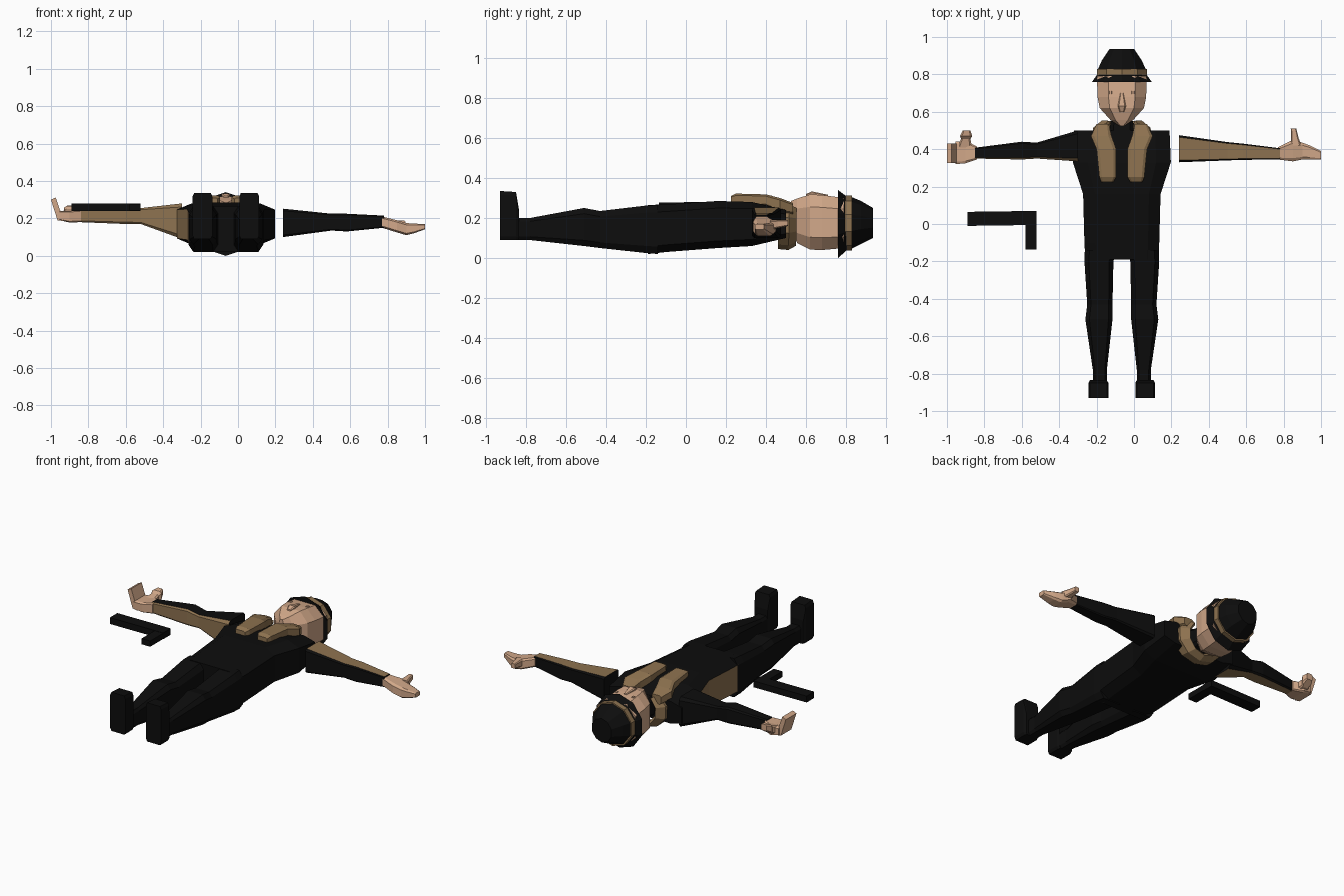
import bpy, bmesh, math
from mathutils import Vector

if "Cube" in bpy.data.objects:
    bpy.data.objects.remove(bpy.data.objects["Cube"])


def material(name, rgb):
    m = bpy.data.materials.new(name)
    m.diffuse_color = (*rgb, 1)
    m.use_nodes = True
    m.node_tree.nodes["Principled BSDF"].inputs["Base Color"].default_value = m.diffuse_color
    return m


BLACK = material("black cloth", (0.004, 0.004, 0.004))
BROWN = material("brown cloth", (0.27, 0.17, 0.08))
SKIN = material("skin", (0.64, 0.39, 0.25))
MID = -0.065  # centre line of the body


def finish(name, bm, mats, rule=None):
    bmesh.ops.recalc_face_normals(bm, faces=bm.faces)
    bm.normal_update()
    if rule:
        for f in bm.faces:
            f.material_index = int(rule(f.normal, f.calc_center_median()))
    me = bpy.data.meshes.new(name)
    bm.to_mesh(me)
    bm.free()
    for m in mats:
        me.materials.append(m)
    ob = bpy.data.objects.new(name, me)
    bpy.context.collection.objects.link(ob)
    return ob


def section(n, c):
    """Unit outline: chamfered box when n is 0, otherwise an n-gon."""
    if n:
        return [(math.cos(2 * math.pi * (i + .5) / n), math.sin(2 * math.pi * (i + .5) / n)) for i in range(n)]
    if c == 0:
        return [(1, -1), (1, 1), (-1, 1), (-1, -1)]
    k = 1 - c
    return [(1, -k), (1, k), (k, 1), (-k, 1), (-1, k), (-1, -k), (-k, -1), (k, -1)]


def loft(name, rings, mats, axis="y", c=0.3, n=0, rule=None):
    """Skin over rings (position, side min, side max, z min, z max)."""
    bm = bmesh.new()
    loops = []
    for p, a0, a1, z0, z1 in rings:
        loop = []
        for u, v in section(n, c):
            a = (a0 + a1) / 2 + u * (a1 - a0) / 2
            z = (z0 + z1) / 2 + v * (z1 - z0) / 2
            loop.append(bm.verts.new((p, a, z) if axis == "x" else (a, p, z)))
        loops.append(loop)
    for A, B in zip(loops, loops[1:]):
        for i in range(len(A)):
            j = (i + 1) % len(A)
            bm.faces.new((A[i], A[j], B[j], B[i]))
    bm.faces.new(loops[0])
    bm.faces.new(loops[-1])
    return finish(name, bm, mats, rule)


def centred(rings):
    return [(y, MID - w, MID + w, z0, z1) for y, w, z0, z1 in rings]


# Coat body, brown on one flank
loft("coat", centred([(-.19, .195, .02, .265), (-.1, .2, .03, .268), (.16, .207, .05, .285),
                      (.33, .262, .06, .28), (.5, .255, .10, .24)]), [BLACK, BROWN],
     rule=lambda n, p: n.x < -.75 and p.y < .4)

# Legs and upturned shoes
for side, s in (("left", -1), ("right", 1)):
    def leg(rings):
        return [(y, *sorted((MID + s * a, MID + s * b)), z0, z1) for y, a, b, z0, z1 in rings]
    loft(side + "_leg", leg([(-.14, .03, .198, .02, .265), (-.2, .045, .2, .025, .262), (-.43, .05, .185, .05, .235),
                             (-.51, .05, .195, .06, .25), (-.78, .08, .155, .09, .2), (-.86, .08, .155, .09, .2)]),
         [BLACK])
    loft(side + "_shoe", leg([(-.93, .072, .178, .09, .335), (-.85, .072, .178, .09, .33),
                              (-.835, .08, .17, .09, .24)]), [BLACK], c=.15)

# Sleeves
loft("left_sleeve", [(-.3, .335, .5, .09, .28), (-.52, .35, .435, .17, .255), (-.6, .345, .44, .17, .272),
                     (-.85, .35, .408, .18, .25)], [BLACK, BROWN], "x", c=.2,
     rule=lambda n, p: n.y < -.5 or n.z < -.85)
loft("right_sleeve", [(.24, .33, .475, .1, .252), (.5, .34, .438, .135, .225), (.58, .343, .43, .13, .225),
                      (.78, .345, .405, .15, .215)], [BLACK, BROWN], "x", c=.15,
     rule=lambda n, p: n.z > .85)

# Hands with thumbs
loft("left_palm", [(-.84, .345, .415, .18, .245), (-.9, .325, .445, .178, .24), (-.955, .32, .44, .19, .24)],
     [SKIN], "x", c=.2)
bm = bmesh.new()
prof = [(-.93, .185), (-.965, .19), (-1.0, .30), (-.975, .312), (-.95, .24)]
ends = [[bm.verts.new((x, y, z)) for x, z in prof] for y in (.325, .43)]
for i in range(5):
    bm.faces.new((ends[0][i], ends[0][i - 1], ends[1][i - 1], ends[1][i]))
for e in ends:
    bm.faces.new(e)
finish("left_fingers", bm, [SKIN])
loft("left_thumb", [(.41, -.945, -.865, .19, .24), (.455, -.925, -.875, .2, .25), (.47, -.93, -.865, .21, .265),
                    (.5, -.915, -.875, .23, .27)], [SKIN])
loft("right_hand", [(.77, .345, .41, .15, .21), (.85, .335, .45, .125, .19), (.9, .345, .435, .11, .175),
                    (.94, .345, .42, .12, .172), (1.0, .345, .39, .142, .17)], [SKIN], "x")
loft("right_thumb", [(.42, .835, .895, .14, .19), (.46, .84, .88, .15, .19), (.51, .838, .868, .16, .19)], [SKIN])

# Neck, head, nose and eyes
loft("neck_cloth", centred([(.44, .07, .1, .25), (.55, .06, .12, .23)]), [BLACK])
loft("head", centred([(.525, .015, .18, .285), (.555, .06, .075, .297), (.62, .118, .042, .318),
                      (.68, .13, .04, .315), (.79, .133, .05, .3)]), [SKIN], c=.45)
loft("nose", centred([(.6, .012, .29, .32), (.63, .022, .29, .333), (.7, .008, .29, .318)]), [SKIN])
for side, s in (("left", -1), ("right", 1)):
    x = MID + s * .06
    loft(side + "_eye", [(.695, x - .008, x + .008, .29, .318), (.71, x - .008, x + .008, .29, .318)], [SKIN])

# Hat: brim, band and crown
loft("hat_brim", centred([(.76, .168, .0, .34), (.805, .134, .04, .306)]), [BLACK], n=10)
loft("hat_band", centred([(.795, .141, .037, .312), (.83, .141, .037, .312)]), [BROWN], n=10)
loft("hat_crown", centred([(.82, .138, .042, .308), (.875, .112, .07, .285), (.935, .07, .1, .25)]), [BLACK], n=10)

# Scarf: two hanging ends and the collar round the neck
for side, s in (("left", -1), ("right", 1)):
    def strip(rings):
        return [(y, *sorted((MID + s * a, MID + s * b)), z0, z1) for y, a, b, z0, z1 in rings]
    loft(side + "_scarf_end", strip([(.225, .045, .11, .27, .31), (.25, .03, .12, .265, .322),
                                     (.4, .03, .135, .26, .318), (.47, .055, .165, .23, .3),
                                     (.535, .07, .135, .22, .275)]), [BROWN])
bm = bmesh.new()
rows = []
for i in range(9):
    t = math.radians(130 + 280 * i / 8)
    u, v = math.cos(t), math.sin(t)
    rows.append([bm.verts.new((MID + u * r, y, .17 + v * q))
                 for y, r, q in ((.46, .155, .115), (.51, .15, .12), (.545, .105, .1))])
for A, B in zip(rows, rows[1:]):
    for j in range(2):
        bm.faces.new((A[j], B[j], B[j + 1], A[j + 1]))
collar = finish("scarf_collar", bm, [BROWN])
mod = collar.modifiers.new("thickness", "SOLIDIFY")
mod.thickness = .02
mod.offset = 0

# Pistol lying beside the body
loft("pistol_barrel", [(-.89, -.01, .065, .24, .28), (-.52, -.005, .07, .24, .28)], [BLACK], "x", c=0)
loft("pistol_grip", [(-.135, -.58, -.52, .242, .278), (.03, -.58, -.52, .242, .278)], [BLACK], c=0)
